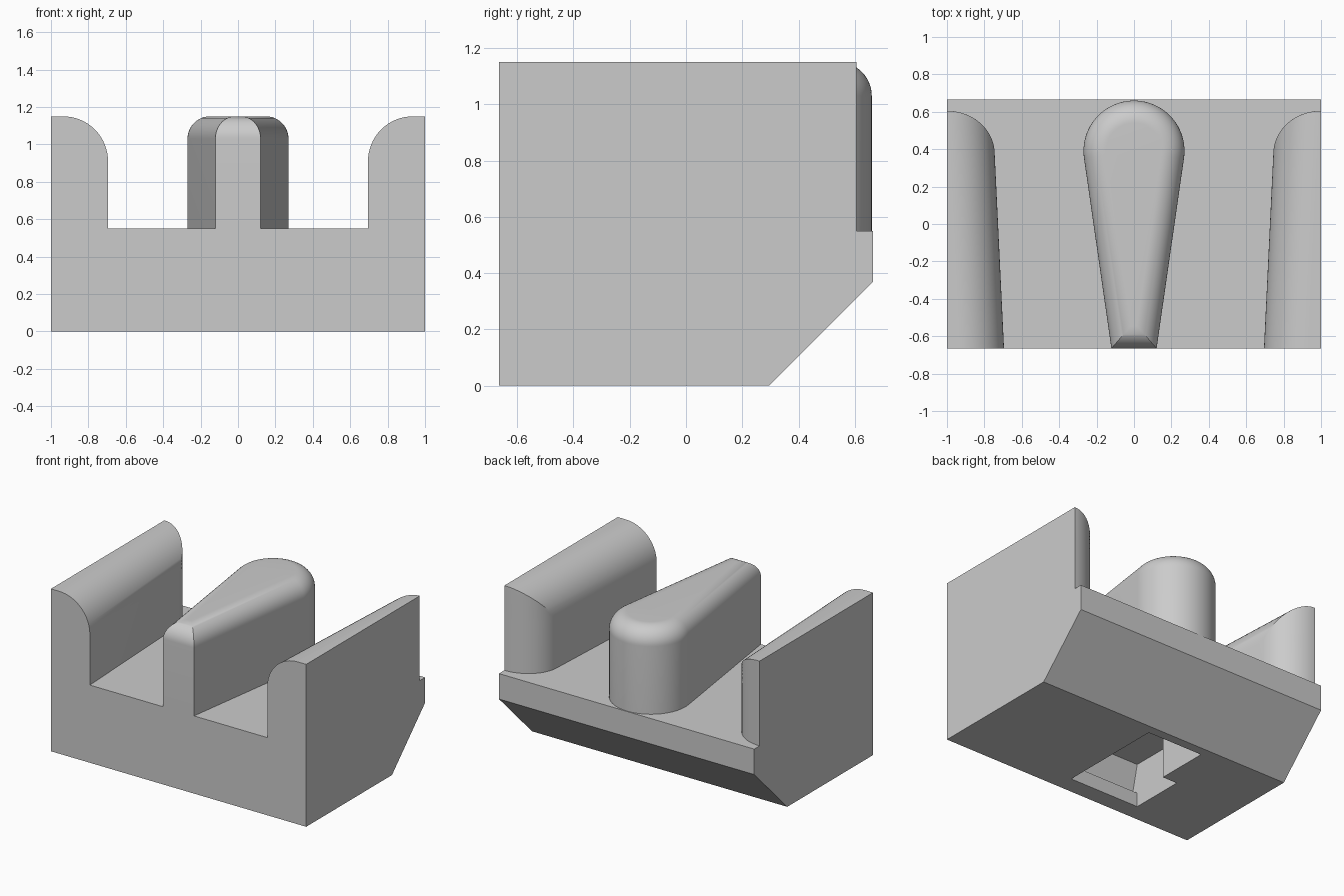
import bpy
import bmesh
from math import sin, cos, pi

cube = bpy.data.objects.get("Cube")
if cube:
    bpy.data.objects.remove(cube, do_unlink=True)

GREY = (0.6, 0.6, 0.6, 1)
grey = bpy.data.materials.new("plain_grey")
grey.use_nodes = True
grey.diffuse_color = GREY
grey.node_tree.nodes["Principled BSDF"].inputs["Base Color"].default_value = GREY

FRONT, FLOOR, TOP = -0.665, 0.55, 1.15
STEPS = 16


def loft(name, rings):
    """Skin a stack of equal-length loops and cap both ends."""
    bm = bmesh.new()
    loops = [[bm.verts.new(p) for p in ring] for ring in rings]
    for low, high in zip(loops, loops[1:]):
        for i in range(len(low)):
            j = (i + 1) % len(low)
            bm.faces.new((low[i], low[j], high[j], high[i]))
    bm.faces.new(loops[0])
    bm.faces.new(loops[-1])
    bmesh.ops.recalc_face_normals(bm, faces=bm.faces)
    mesh = bpy.data.meshes.new(name)
    bm.to_mesh(mesh)
    bm.free()
    mesh.materials.append(grey)
    ob = bpy.data.objects.new(name, mesh)
    bpy.context.collection.objects.link(ob)
    return ob


def prism(name, profile, x0, x1):
    """Extrude a (y, z) profile along x."""
    return loft(name, [[(x, y, z) for y, z in profile] for x in (x0, x1)])


def activate(ob):
    bpy.ops.object.select_all(action='DESELECT')
    ob.select_set(True)
    bpy.context.view_layer.objects.active = ob


def cut(ob, cutter):
    mod = ob.modifiers.new("cut", 'BOOLEAN')
    mod.operation = 'DIFFERENCE'
    mod.solver = 'EXACT'
    mod.object = cutter
    activate(ob)
    bpy.ops.object.modifier_apply(modifier=mod.name)
    bpy.data.objects.remove(cutter, do_unlink=True)


def rounded_levels(radius):
    """Yield (inset, z) from the floor up through a quarter-round top edge."""
    levels = [(0, FLOOR)]
    for i in range(STEPS + 1):
        a = i / STEPS * pi / 2
        levels.append((radius * (1 - cos(a)), TOP - radius + radius * sin(a)))
    return levels


# Base block with a chamfered lower back edge
base = prism("base", [(FRONT, 0), (0.295, 0), (0.665, 0.37),
                      (0.665, FLOOR), (FRONT, FLOOR)], -1, 1)

# Underside socket: wide latch opening with an undercut, then a narrower slot
cut(base, prism("latch_cutter", [(-0.54, -0.1), (-0.148, -0.1), (-0.148, 0.31),
                                 (-0.54, 0.31), (-0.58, 0.14), (-0.58, 0.1),
                                 (-0.54, 0.1)], -0.48, 0.07))
cut(base, prism("slot_cutter", [(-0.3, -0.1), (0.23, -0.1),
                                (0.23, 0.31), (-0.3, 0.31)], -0.365, 0.07))


# Central teardrop fin, rounded over all of its top edge
def fin_outline(inset, z):
    r, cy, tilt = 0.27 - inset, 0.39, -0.143
    y = FRONT + inset
    x = (r + (cy - y) * sin(tilt)) / cos(tilt)
    ring = [(x, y, z)]
    n = 3 * STEPS
    for i in range(n + 1):
        a = tilt + (pi - 2 * tilt) * i / n
        ring.append((r * cos(a), cy + r * sin(a), z))
    return ring + [(-x, y, z)]


fin = loft("centre_fin", [fin_outline(d, z) for d, z in rounded_levels(0.12)])


# Side walls: slanted inner face, rounded inner top edge, rounded back corner
def wall_outline(side, inset, z):
    def inner(y):
        return 0.695 + inset + (y - FRONT) * 0.048

    def corner(a):
        return 1 + 0.255 * cos(a), 0.375 + 0.23 * sin(a)

    # Find where the inset inner face meets the rounded back corner
    lo, hi = pi / 2, pi
    for _ in range(40):
        mid = (lo + hi) / 2
        x, y = corner(mid)
        if x > inner(y):
            lo = mid
        else:
            hi = mid
    pts = [(1, FRONT), (inner(FRONT), FRONT)]
    pts += [corner(lo + (pi / 2 - lo) * i / STEPS) for i in range(STEPS + 1)]
    return [(side * x, y, z) for x, y in pts]


walls = [loft(name, [wall_outline(side, d, z) for d, z in rounded_levels(0.24)])
         for name, side in (("left_wall", 1), ("right_wall", -1))]

# Smooth the rounded parts, keeping hard edges crisp
for ob in [fin] + walls:
    activate(ob)
    bpy.ops.object.shade_smooth_by_angle(angle=pi / 6)
